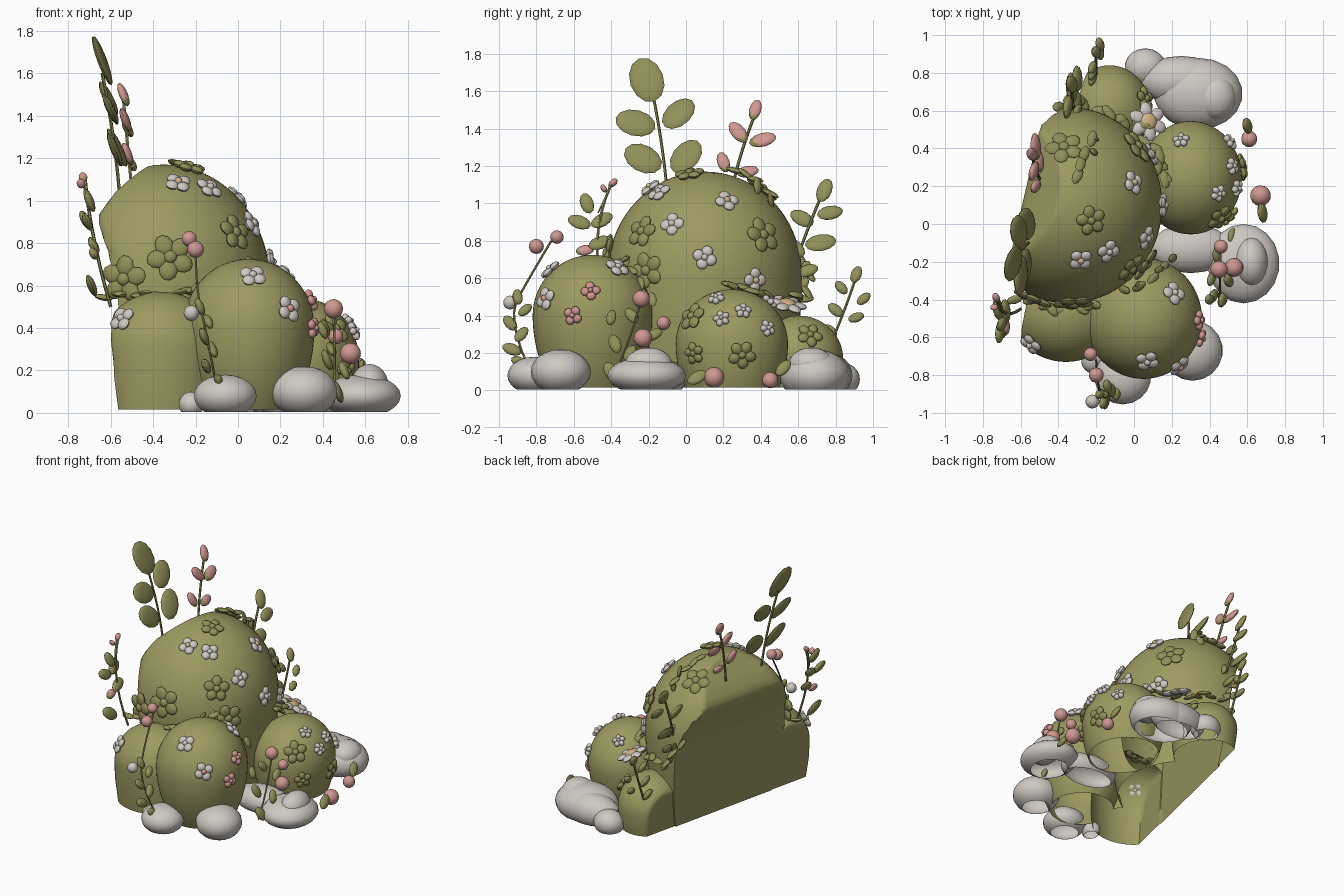
import bpy, bmesh, math, random
from mathutils import Vector as V, Matrix

if "Cube" in bpy.data.objects:
    bpy.data.objects.remove(bpy.data.objects["Cube"])

random.seed(4)


def mat(name, rgb):
    m = bpy.data.materials.new(name)
    m.diffuse_color = (*rgb, 1)
    m.use_nodes = True
    m.node_tree.nodes["Principled BSDF"].inputs["Base Color"].default_value = m.diffuse_color
    return m


MOSS = mat("moss green", (0.34, 0.325, 0.12))
LEAF = mat("leaf green", (0.28, 0.275, 0.098))
STONE = mat("pale stone", (0.62, 0.58, 0.54))
PINK = mat("soft pink", (0.63, 0.31, 0.28))
CREAM = mat("warm cream", (0.64, 0.45, 0.24))


def finish(name, bm, mats, recalc=True):
    if recalc:
        bmesh.ops.recalc_face_normals(bm, faces=bm.faces[:])
    me = bpy.data.meshes.new(name)
    bm.to_mesh(me)
    bm.free()
    for m in mats:
        me.materials.append(m)
    ob = bpy.data.objects.new(name, me)
    bpy.context.collection.objects.link(ob)
    return ob


def frame(pos, x_axis, normal):
    x = V(x_axis).normalized()
    z = V(normal)
    z = (z - x * z.dot(x)).normalized()
    m = Matrix((x, z.cross(x), z)).transposed().to_4x4()
    return Matrix.Translation(V(pos)) @ m


def ball(bm, matrix, size, idx=0, seg=10, rings=6):
    s = Matrix.Diagonal((*size, 1))
    r = bmesh.ops.create_uvsphere(bm, u_segments=seg, v_segments=rings, radius=1, matrix=matrix @ s)
    faces = {f for v in r["verts"] for f in v.link_faces}
    for f in faces:
        f.material_index = idx
    return faces


def open_bottom(bm, z):
    bmesh.ops.bisect_plane(bm, geom=bm.verts[:] + bm.edges[:] + bm.faces[:], plane_co=(0, 0, z), plane_no=(0, 0, 1), clear_inner=True)


# Mossy domes: round tops, skirts down to the floor, back pressed onto a hollowed wall profile
DOMES = {
    "main_mound": ((-0.35, 0.1, 0.62), (0.5, 0.52, 0.55), 0.15),
    "front_mound": ((0.05, -0.5, 0.4), (0.31, 0.32, 0.325), 0.4),
    "left_mound": ((-0.36, -0.47, 0.31), (0.29, 0.26, 0.26), 0.1),
    "right_mound": ((0.3, 0.245, 0.25), (0.27, 0.3, 0.29), 0.25),
    "back_mound": ((-0.13, 0.6, 0.17), (0.22, 0.24, 0.23), 0.15)}
WALL = [(0, -0.425), (0.35, -0.465), (0.62, -0.49), (0.78, -0.55), (0.92, -0.625), (1.02, -0.565), (1.2, -0.4)]


def wall_x(y, z):
    for (z0, x0), (z1, x1) in zip(WALL, WALL[1:]):
        if z <= z1:
            return 0.231 * y + x0 + (x1 - x0) * max(0, z - z0) / (z1 - z0)
    return -1


parts = []
for i, (name, (c, r, taper)) in enumerate(DOMES.items()):
    bm = bmesh.new()
    bmesh.ops.create_uvsphere(bm, u_segments=56, v_segments=36, radius=1)
    for v in bm.verts:
        p = v.co.copy()
        if p.z < 0:
            h = V((p.x, p.y, 0))
            if h.length > 0.01:
                h = h.normalized() * (1 - taper * p.z * p.z)
            p = V((h.x * r[0], h.y * r[1], p.z * (c[2] + 0.03 + 0.007 * i)))
        else:
            p = V((p.x * r[0], p.y * r[1], p.z * r[2]))
        v.co = p + V(c)
        v.co.x = max(v.co.x, wall_x(v.co.y, v.co.z) + 0.003 * i)
    parts.append(finish(name, bm, [MOSS]))

# Merge the domes into one hollow shell, open underneath
for other in parts[1:]:
    mod = parts[0].modifiers.new("join", "BOOLEAN")
    mod.operation, mod.solver, mod.object = "UNION", "EXACT", other
bpy.context.view_layer.update()
merged = bpy.data.meshes.new_from_object(parts[0].evaluated_get(bpy.context.evaluated_depsgraph_get()))
bm = bmesh.new()
bm.from_mesh(merged)
for ob in parts:
    bpy.data.objects.remove(ob)
open_bottom(bm, 0.015)
for f in bm.faces:
    f.material_index = 0
finish("moss_mounds", bm, [MOSS], False)

# Stones around the foot
STONES = {
    "back_stones": [((0.34, 0.69, 0.08), (0.235, 0.19, 0.14)), ((0.06, 0.83, 0.06), (0.11, 0.1, 0.09)),
                    ((0.43, 0.67, 0.14), (0.11, 0.12, 0.09)), ((0.25, 0.76, 0.08), (0.22, 0.13, 0.12))],
    "right_stones": [((0.58, -0.21, 0.08), (0.19, 0.21, 0.1)), ((0.62, -0.2, 0.13), (0.09, 0.13, 0.1)),
                     ((0.3, -0.13, 0.06), (0.22, 0.13, 0.1))],
    "front_right_stone": [((0.31, -0.67, 0.1), (0.16, 0.16, 0.12))],
    "front_stone": [((-0.06, -0.81, 0.08), (0.15, 0.145, 0.1)), ((-0.22, -0.72, 0.04), (0.06, 0.07, 0.06))]}
for name, lumps in STONES.items():
    bm = bmesh.new()
    for p, s in lumps:
        ball(bm, Matrix.Translation(p), s, 0, 18, 12)
    open_bottom(bm, 0.004)
    finish(name, bm, [STONE], False)


# Flowers lie on the domes, facing outward
def flower(name, pos, normal, size, petals, colour, eye, eye_size=0.3):
    bm = bmesh.new()
    n = V(normal).normalized()
    side = n.orthogonal()
    turn = random.random() * 6
    for i in range(petals):
        d = Matrix.Rotation(turn + i * math.tau / petals, 3, n) @ side
        w = size * min(0.48, 2.0 / petals)
        ball(bm, frame(V(pos) + n * 0.012 + d.normalized() * size * 0.56, d, n), (size * 0.47, w, 0.018), 0)
    ball(bm, frame(V(pos) + n * 0.018, side, n), (size * eye_size, size * eye_size, 0.022), 1)
    finish(name, bm, [colour, eye])


def on_dome(dome, pos, size, petals, colour, eye):
    c, r, _ = DOMES[dome]
    d = V(pos) - V(c)
    d /= math.sqrt(sum((d[i] / r[i]) ** 2 for i in range(3)))
    n = V([d[i] / r[i] ** 2 for i in range(3)])
    flower(dome + "_flower", V(c) + d, n, size, petals, colour, eye)


M, F, R = "main_mound", "front_mound", "right_mound"
for dome, p, eye in [
        (M, (-0.28, -0.2, 1.1), CREAM), (M, (-0.13, -0.15, 1.07), STONE), (M, (0.08, -0.08, 0.9), STONE),
        (M, (0, 0.22, 1.02), CREAM), (M, (0.15, 0.1, 0.71), STONE), (M, (0.09, 0.37, 0.59), CREAM),
        (F, (0.22, -0.36, 0.67), STONE), (F, (0.07, -0.72, 0.64), STONE), (F, (0.24, -0.75, 0.49), PINK),
        ("left_mound", (-0.53, -0.62, 0.43), STONE)]:
    on_dome(dome, p, 0.065, 4, STONE, eye)
for p in [(0.25, 0.44, 0.47), (0.45, 0.16, 0.5), (0.5, 0.2, 0.36), (0.5, 0.3, 0.41), (0.5, 0.43, 0.33)]:
    on_dome(R, p, 0.046, 5, STONE, STONE)
for p in [(0.34, -0.51, 0.53), (0.34, -0.6, 0.4)]:
    on_dome(F, p, 0.052, 4, PINK, PINK)
for dome, p, s in [
        (M, (-0.37, 0.4, 1.07), 0.1), (M, (-0.23, 0.02, 1.15), 0.08), (M, (-0.02, 0.38, 0.81), 0.1),
        (M, (0, -0.25, 0.86), 0.09), (M, (0.05, -0.2, 0.64), 0.1), (M, (-0.32, -0.4, 0.73), 0.11),
        (M, (-0.54, -0.4, 0.63), 0.11), (R, (0.57, 0.3, 0.19), 0.075), (R, (0.45, 0.04, 0.39), 0.08),
        (R, (0.5, 0.05, 0.2), 0.06), ("back_mound", (0.05, 0.66, 0.29), 0.07)]:
    on_dome(dome, p, s, 5, LEAF, LEAF)
flower("large_flower", (0.07, 0.54, 0.45), (0.35, 0.2, 0.9), 0.105, 6, STONE, CREAM, 0.48)


# Leafy sprigs: a tube stem, leaves (x, y, z, half length, angle in the yz plane) and berries
def tube(name, pts, rad):
    cu = bpy.data.curves.new(name, "CURVE")
    cu.dimensions = "3D"
    cu.bevel_depth, cu.bevel_resolution, cu.resolution_u = rad, 1, 4
    sp = cu.splines.new("NURBS")
    sp.points.add(len(pts) - 1)
    for q, p in zip(sp.points, pts):
        q.co = (*p, 1)
    sp.use_endpoint_u, sp.order_u = True, 3
    tmp = bpy.data.objects.new(name, cu)
    bpy.context.collection.objects.link(tmp)
    me = bpy.data.meshes.new_from_object(tmp.evaluated_get(bpy.context.evaluated_depsgraph_get()))
    bpy.data.objects.remove(tmp)
    me.materials.clear()
    me.materials.append(LEAF)
    bpy.context.collection.objects.link(bpy.data.objects.new(name, me))


def sprig(name, stem, leaves, colour=LEAF, ratio=0.6, rad=0.008):
    tube(name + "_stem", stem, rad)
    bm = bmesh.new()
    for x, y, z, L, a in leaves:
        s = math.sin(math.radians(a))
        d = V((-0.4 * s, math.cos(math.radians(a)), s)).normalized()
        for f in ball(bm, frame((x, y, z), d, (1, -0.2, 0.55)), (L, L * ratio, 0.02), 0, 12, 8):
            # pink leaves turn green at the foot
            if (f.calc_center_median() - V((x, y, z))).dot(d) < -0.55 * L:
                f.material_index = 1
    finish(name + "_leaves", bm, [colour, LEAF])


sprig("tall_sprig", [(-0.56, -0.1, 1.05), (-0.58, -0.12, 1.3), (-0.64, -0.18, 1.6)],
      [(-0.64, -0.21, 1.66, 0.13, 110), (-0.6, -0.27, 1.43, 0.11, 165), (-0.61, -0.04, 1.48, 0.105, 45),
       (-0.58, -0.23, 1.24, 0.11, 150), (-0.57, 0, 1.25, 0.11, 55)], ratio=0.7)
sprig("pink_sprig", [(-0.5, 0.24, 1.05), (-0.52, 0.28, 1.25), (-0.54, 0.37, 1.48)],
      [(-0.54, 0.37, 1.5, 0.06, 75), (-0.53, 0.28, 1.38, 0.07, 130), (-0.52, 0.41, 1.34, 0.075, 15),
       (-0.52, 0.2, 1.22, 0.06, 110), (-0.5, 0.33, 1.17, 0.06, 10)], PINK, 0.55)
sprig("back_sprig", [(-0.3, 0.56, 0.6), (-0.33, 0.62, 0.8), (-0.33, 0.74, 1.08)],
      [(-0.33, 0.74, 1.07, 0.07, 70), (-0.35, 0.62, 0.92, 0.07, 150), (-0.3, 0.77, 0.95, 0.07, 10),
       (-0.33, 0.72, 0.79, 0.085, 10), (-0.3, 0.59, 0.76, 0.06, 130), (-0.3, 0.65, 0.64, 0.06, 20)])
sprig("small_back_sprig", [(-0.2, 0.76, 0.22), (-0.2, 0.85, 0.42), (-0.2, 0.92, 0.64)],
      [(-0.2, 0.91, 0.62, 0.05, 70), (-0.22, 0.83, 0.55, 0.045, 130), (-0.18, 0.95, 0.49, 0.045, 40),
       (-0.22, 0.8, 0.43, 0.05, 140), (-0.18, 0.91, 0.39, 0.045, 20), (-0.22, 0.77, 0.32, 0.045, 140)])
sprig("left_sprig", [(-0.6, -0.45, 0.5), (-0.7, -0.52, 0.85), (-0.72, -0.4, 1.1)],
      [(-0.7, -0.53, 1.0, 0.06, 110), (-0.72, -0.45, 0.91, 0.065, 30), (-0.71, -0.57, 0.9, 0.065, 160),
       (-0.68, -0.46, 0.79, 0.065, 20), (-0.69, -0.54, 0.6, 0.075, 150)])
sprig("left_buds", [(-0.7, -0.47, 0.95), (-0.73, -0.42, 1.05), (-0.73, -0.4, 1.12)],
      [(-0.73, -0.39, 1.11, 0.03, 40), (-0.74, -0.44, 1.08, 0.025, 120), (-0.68, -0.54, 0.75, 0.05, 10)], PINK, 0.6, 0.004)
sprig("front_sprig", [(-0.1, -0.84, 0.12), (-0.15, -0.96, 0.38), (-0.2, -0.84, 0.6), (-0.2, -0.72, 0.8)],
      [(-0.09, -0.89, 0.15, 0.05, 150), (-0.15, -0.93, 0.22, 0.055, 160), (-0.12, -0.88, 0.3, 0.05, 50),
       (-0.16, -0.94, 0.36, 0.05, 130), (-0.14, -0.86, 0.43, 0.045, 40), (-0.18, -0.9, 0.5, 0.045, 100)], rad=0.006)
sprig("right_sprig", [(0.45, -0.4, 0.05), (0.46, -0.3, 0.25), (0.45, -0.24, 0.48)],
      [(0.47, -0.4, 0.1, 0.06, 120), (0.42, -0.38, 0.25, 0.055, 110), (0.5, -0.3, 0.2, 0.05, 60),
       (0.4, -0.4, 0.39, 0.045, 80), (0.44, -0.17, 0.3, 0.05, 30), (0.41, -0.29, 0.4, 0.05, 130),
       (0.52, -0.06, 0.12, 0.05, 140), (0.68, 0.06, 0.07, 0.06, 30), (0.6, 0.52, 0.12, 0.055, 50)], rad=0.006)

# Berries
for x, y, z, r, m in [
        (-0.23, -0.69, 0.82, 0.036, PINK), (-0.2, -0.8, 0.77, 0.04, PINK), (-0.22, -0.94, 0.47, 0.037, STONE),
        (0.45, -0.24, 0.49, 0.046, PINK), (0.46, -0.12, 0.36, 0.037, PINK), (0.53, -0.23, 0.28, 0.05, PINK),
        (0.67, 0.15, 0.07, 0.055, PINK), (0.61, 0.45, 0.055, 0.043, PINK)]:
    bm = bmesh.new()
    ball(bm, Matrix.Translation((x, y, z)), (r, r, r), 0, 14, 10)
    finish("berry", bm, [m])


# Leaf garlands lying along the seams between the domes
def garland(name, pts, n, size):
    bm = bmesh.new()
    for i in range(n):
        t = i / n * (len(pts) - 1)
        k = int(t)
        a, b = V(pts[k]), V(pts[k + 1])
        jit = V([random.uniform(-0.02, 0.02) for _ in range(3)])
        d = (b - a).normalized() + V((0.2, 0.5, 0)) * (-1) ** i + jit * 8
        ball(bm, frame(a.lerp(b, t - k) + jit, d, V((0.3, -0.2 if a.y < 0 else 0.4, 0.8))), (size, size * 0.55, 0.014), 0, 8, 6)
    finish(name, bm, [LEAF])


garland("front_garland", [(-0.62, -0.4, 0.56), (-0.4, -0.45, 0.55), (-0.2, -0.43, 0.57), (0.03, -0.33, 0.69), (0.25, -0.17, 0.45)], 22, 0.045)
garland("back_garland", [(-0.38, 0.64, 0.7), (-0.25, 0.64, 0.5), (0.02, 0.52, 0.48), (0.12, 0.35, 0.52), (0.16, 0.2, 0.56)], 20, 0.052)
garland("top_garland", [(-0.3, 0.25, 1.17), (-0.22, 0.4, 1.08), (-0.18, 0.5, 0.98)], 6, 0.05)

# Smooth shading with crisp edges
for ob in bpy.data.objects:
    ob.select_set(ob.type == "MESH")
    bpy.context.view_layer.objects.active = ob
bpy.ops.object.shade_smooth_by_angle(angle=math.radians(45))
